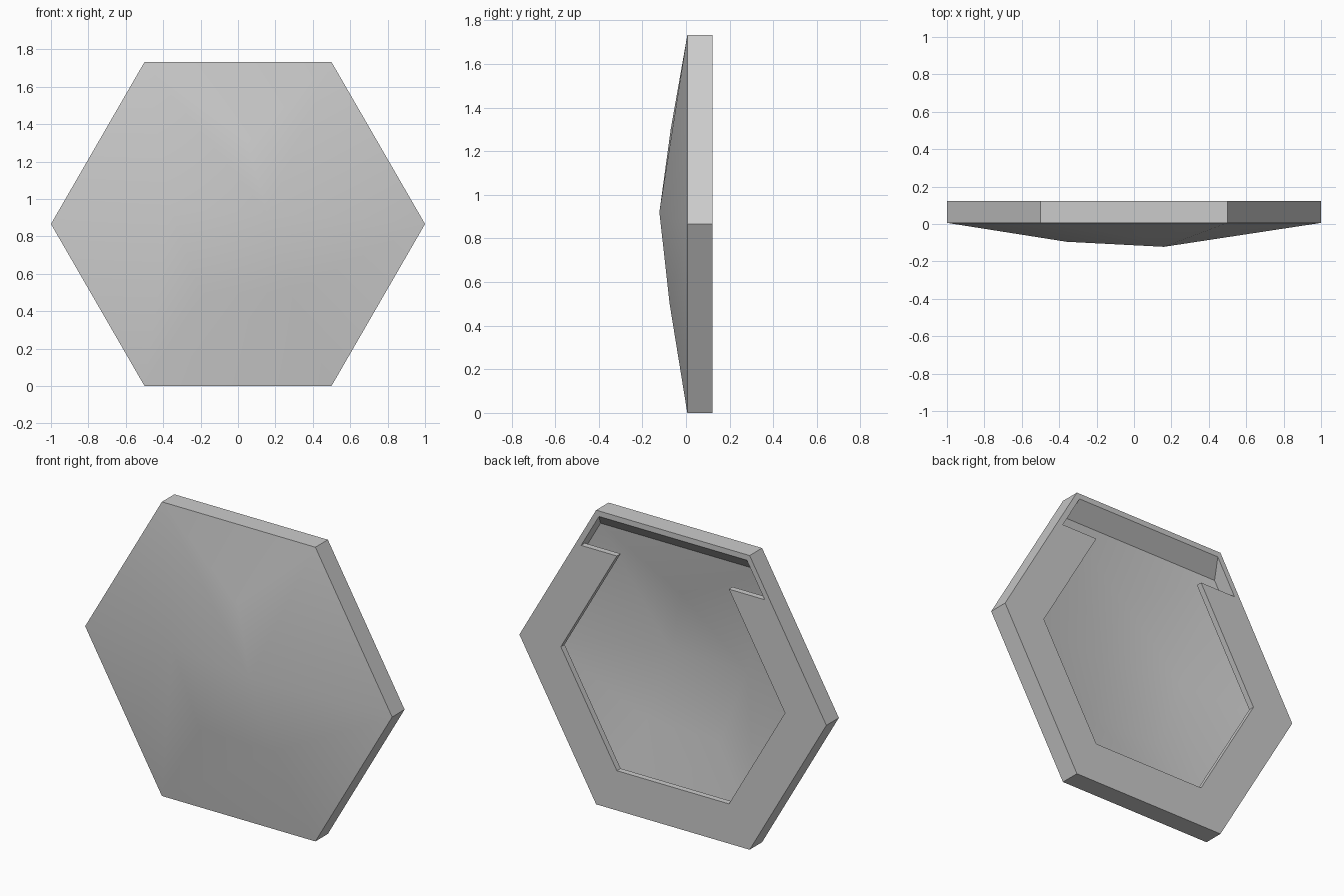
import bpy
import bmesh
from math import cos, sin, pi, radians

cube = bpy.data.objects.get("Cube")
if cube:
    bpy.data.objects.remove(cube)

MID = 0.866        # height of the hexagon centre
BACK = 0.122       # back plane
RIM = 0.006        # plane where the domed front begins
LIP = 0.035        # thickness of the rear lip
SKIN = 0.04        # thickness of the domed skin

# Uneven low-poly dome crown: x, depth, height
CROWN = [(0.16, -0.122, 0.92), (-0.36, -0.095, 0.95), (0.05, -0.07, 1.30),
         (0.28, -0.075, 0.50), (-0.2, -0.07, 0.50)]


def hexagon(r, y):
    return [(r * cos(i * pi / 3), y, MID + r * sin(i * pi / 3)) for i in range(6)]


def add_object(name, bm):
    bmesh.ops.recalc_face_normals(bm, faces=bm.faces[:])
    mesh = bpy.data.meshes.new(name)
    bm.to_mesh(mesh)
    bm.free()
    obj = bpy.data.objects.new(name, mesh)
    bpy.context.collection.objects.link(obj)
    return obj


def hull(name, points):
    bm = bmesh.new()
    for p in points:
        bm.verts.new(p)
    res = bmesh.ops.convex_hull(bm, input=bm.verts[:])
    loose = [v for v in bm.verts if not v.link_faces]
    bmesh.ops.delete(bm, geom=loose, context='VERTS')
    bmesh.ops.dissolve_limit(bm, angle_limit=radians(0.3),
                             verts=bm.verts[:], edges=bm.edges[:])
    return add_object(name, bm)


def slot_top(y, r):
    """Sloping ceiling of the cavity: half width and height above centre."""
    z = r * 0.866 - (BACK - y)
    return r - z / 1.732, z


def cavity_ring(y, r):
    x, z = slot_top(y, r)
    ring = [p for p in hexagon(r, y) if p[2] < MID + 0.1]
    return ring + [(x, y, MID + z), (-x, y, MID + z)]


def keyhole(y, r_open, r_slot):
    """Hexagonal opening joined to the wide slot under the top wall."""
    h = r_open * 0.866
    x, z = slot_top(y, r_slot)
    half = [(r_open / 2, -h), (r_open, 0), (r_open / 2, h),
            (r_slot - h / 1.732, h), (x, z)]
    outline = half + [(-px, pz) for px, pz in reversed(half)]
    return [(px, y, MID + pz) for px, pz in outline]


def loft(name, ring_a, ring_b):
    bm = bmesh.new()
    a = [bm.verts.new(p) for p in ring_a]
    b = [bm.verts.new(p) for p in ring_b]
    bm.faces.new(a)
    bm.faces.new(b[::-1])
    n = len(a)
    for i in range(n):
        j = (i + 1) % n
        bm.faces.new((a[i], b[i], b[j], a[j]))
    return add_object(name, bm)


# Solid body, then the hollow and the rear opening
panel = hull("domed_hex_panel", CROWN + hexagon(1, RIM) + hexagon(1, BACK))
inner_crown = [(x, y + SKIN, z) for x, y, z in CROWN]
cavity = hull("cavity_cutter", inner_crown
              + cavity_ring(RIM + SKIN * 0.7, 0.964)
              + cavity_ring(BACK - LIP, 0.964))
opening = loft("opening_cutter", keyhole(BACK - LIP - 0.015, 0.73, 0.963),
               keyhole(BACK + 0.03, 0.73, 0.963))

for cutter in (cavity, opening):
    cutter.hide_render = True
    mod = panel.modifiers.new(cutter.name, 'BOOLEAN')
    mod.operation = 'DIFFERENCE'
    mod.solver = 'EXACT'
    mod.object = cutter

# Bake the cuts and drop the cutters
bpy.context.view_layer.update()
graph = bpy.context.evaluated_depsgraph_get()
baked = bpy.data.meshes.new_from_object(panel.evaluated_get(graph))
panel.modifiers.clear()
panel.data = baked
for cutter in (cavity, opening):
    bpy.data.objects.remove(cutter)

# Plain grey finish
grey = bpy.data.materials.new("light_grey")
grey.use_nodes = True
colour = (0.6, 0.6, 0.6, 1)
grey.diffuse_color = colour
grey.node_tree.nodes["Principled BSDF"].inputs["Base Color"].default_value = colour
panel.data.materials.clear()
panel.data.materials.append(grey)

bpy.ops.object.select_all(action='DESELECT')
panel.select_set(True)
bpy.context.view_layer.objects.active = panel
bpy.ops.object.shade_smooth_by_angle(angle=radians(30))
